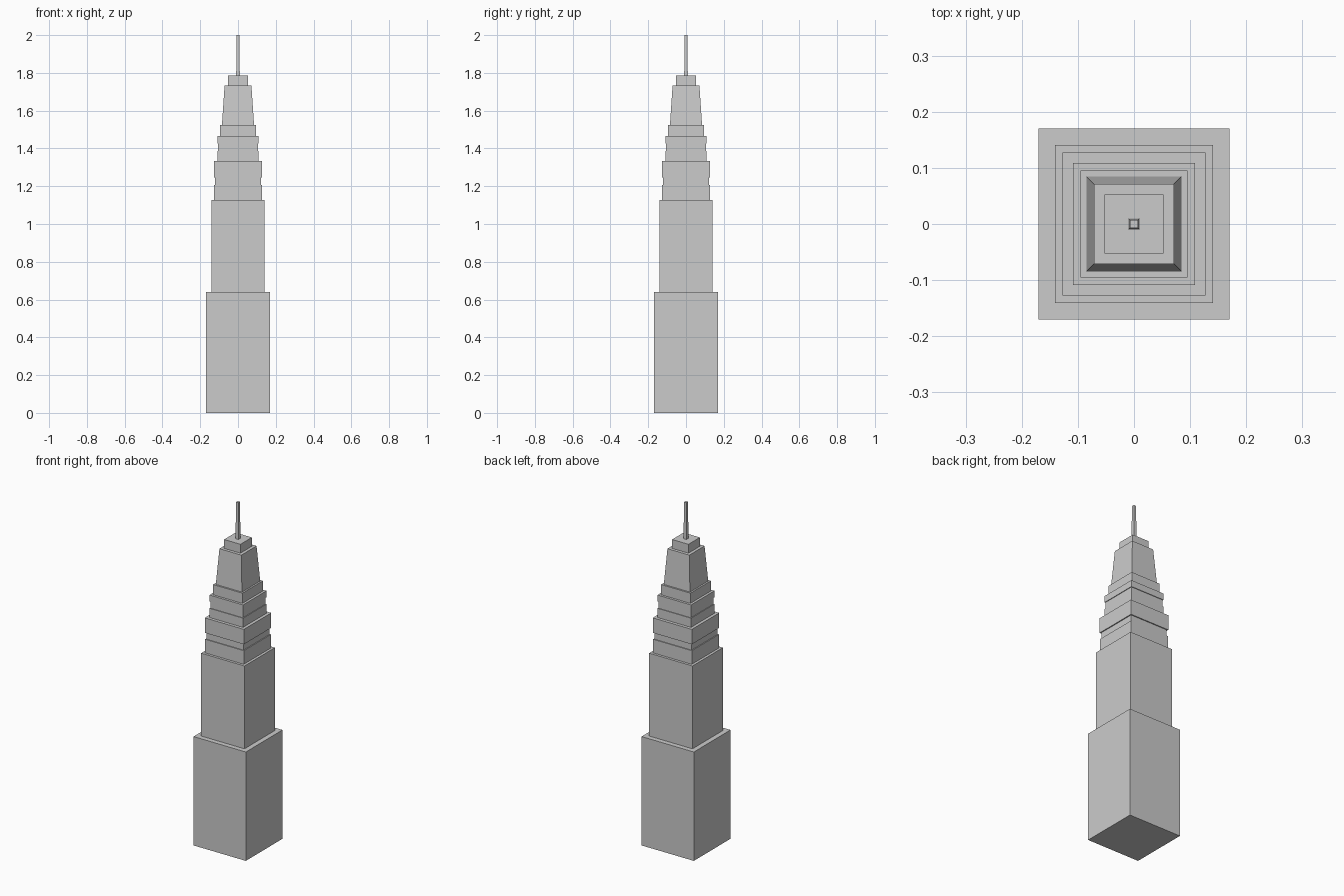
import bpy, bmesh

if "Cube" in bpy.data.objects:
    bpy.data.objects.remove(bpy.data.objects["Cube"])


def square_tier(name, profile):
    """Closed square tower section from (half width, height) rings."""
    bm = bmesh.new()
    rings = [[bm.verts.new((sx * h, sy * h, z))
              for sx, sy in ((-1, -1), (1, -1), (1, 1), (-1, 1))]
             for h, z in profile]
    bm.faces.new(rings[0][::-1])
    bm.faces.new(rings[-1])
    for low, high in zip(rings, rings[1:]):
        for i in range(4):
            j = (i + 1) % 4
            bm.faces.new((low[i], low[j], high[j], high[i]))
    mesh = bpy.data.meshes.new(name)
    bm.to_mesh(mesh)
    bm.free()
    obj = bpy.data.objects.new(name, mesh)
    bpy.context.collection.objects.link(obj)
    return obj


# Main shaft
square_tier("base_block", [(0.17, 0), (0.17, 0.64)])
square_tier("middle_block", [(0.141, 0.64), (0.141, 1.127)])

# Setbacks with shallow recessed bands
square_tier("upper_block", [(0.126, 1.127), (0.126, 1.207), (0.121, 1.207),
                            (0.121, 1.245), (0.127, 1.245), (0.127, 1.333)])
square_tier("neck_block", [(0.109, 1.333), (0.109, 1.387), (0.105, 1.387),
                           (0.105, 1.427), (0.109, 1.427), (0.109, 1.465)])
square_tier("crown_base", [(0.095, 1.465), (0.095, 1.525)])

# Tapered crown and cap
square_tier("tapered_crown", [(0.085, 1.525), (0.071, 1.733)])
square_tier("crown_cap", [(0.053, 1.733), (0.053, 1.785)])

# Spire
square_tier("spire", [(0.0095, 1.785), (0.0075, 2.0)])
